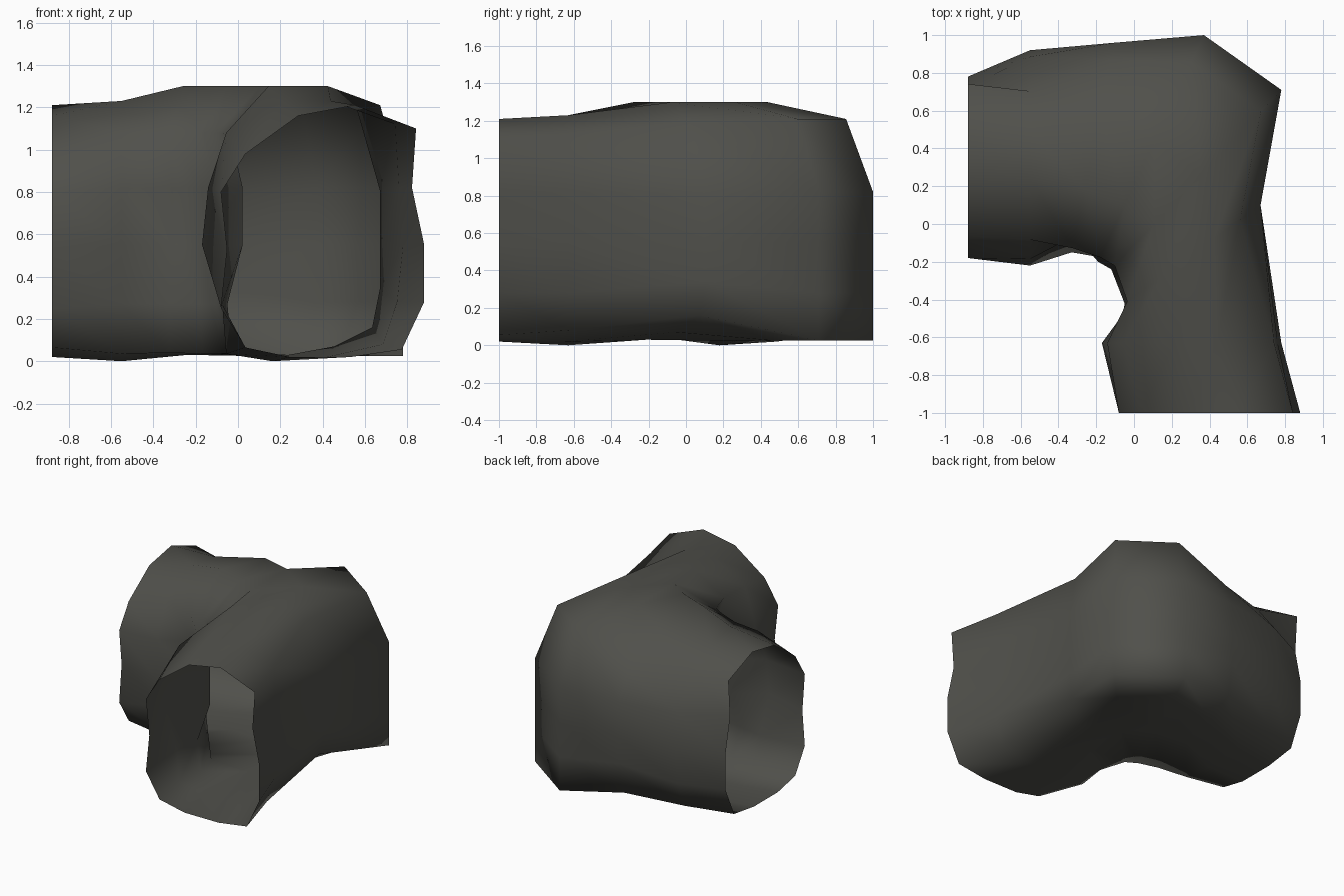
import bpy, bmesh

# Cross-section profiles: (u across from inner wall to outer wall, height)
MOUTH = [(.12, .065), (.34, .02), (.64, .02), (.89, .055), (1, .28), (1, .55), (.94, .82),
         (.96, 1.1), (.66, 1.21), (.38, 1.16), (.12, .98), (0, .8), (.03, .53), (0, .25)]
LEFT_WIDE = [(.12, .035), (.35, 0), (.62, .02), (.9, .08), (.97, .28), (1, .55), (.97, .82),
             (.81, 1.05), (.62, 1.2), (.4, 1.23), (.12, 1.08), (.03, .82), (0, .55), (.1, .27)]
LEFT_NARROW = [(.03, .04), (.4, .03), (.7, .04), (.95, .1), (1, .34), (1, .55), (1, .81),
               (.92, 1.01), (.66, 1.25), (.3, 1.3), (.02, 1.07), (.08, .82), (.08, .55), (0, .27)]
CORNER = [(.04, .035), (.4, .025), (.75, .025), (1, .025), (1, .28), (1, .55), (1, .82),
          (.88, 1.21), (.53, 1.3), (.25, 1.3), (.02, 1.08), (.03, .82), (0, .55), (.02, .27)]
FRONT_NARROW = [(.03, .04), (.4, .03), (.7, .07), (.95, .16), (1, .34), (1, .55), (1, .81),
                (.85, 1.19), (.66, 1.3), (.27, 1.3), (.02, 1.07), (.1, .82), (.1, .55), (0, .27)]
FRONT_WIDE = [(.12, .035), (.35, 0), (.62, .02), (.9, .08), (.97, .28), (1, .55), (.98, .82),
              (.96, 1.12), (.64, 1.23), (.4, 1.23), (.12, 1.08), (.03, .82), (0, .55), (.1, .27)]

# Stations along the bend: inner wall point, outer wall point, profile
STATIONS = [
    ((-.88, -.18), (-.88, .78), MOUTH),
    ((-.55, -.22), (-.55, .92), LEFT_WIDE),
    ((-.33, -.15), (-.1, .96), LEFT_NARROW),
    ((-.19, -.20), (.37, 1.0), CORNER),
    ((-.12, -.24), (.78, .71), CORNER),
    ((-.05, -.42), (.67, .10), FRONT_NARROW),
    ((-.17, -.63), (.78, -.63), FRONT_WIDE),
    ((-.08, -1.0), (.88, -1.0), MOUTH),
]

# Rock colour
rock = bpy.data.materials.new("dark_rock")
rock.diffuse_color = (.08, .08, .07, 1)

# Open-ended tunnel shell: loft the rings
bm = bmesh.new()
rings = []
for (ix, iy), (ox, oy), profile in STATIONS:
    rings.append([bm.verts.new((ix + (ox - ix) * u, iy + (oy - iy) * u, z))
                  for u, z in profile])
n = len(MOUTH)
for a, b in zip(rings, rings[1:]):
    for i in range(n):
        j = (i + 1) % n
        bm.faces.new((a[i], a[j], b[j], b[i]))
bm.normal_update()

# Point the shell outwards: the highest face must look up
top = max(bm.faces, key=lambda f: f.calc_center_median().z)
if top.normal.z < 0:
    bmesh.ops.reverse_faces(bm, faces=bm.faces[:])
for f in bm.faces:
    f.smooth = True

mesh = bpy.data.meshes.new("tunnel_bend")
bm.to_mesh(mesh)
bm.free()
mesh.materials.append(rock)
tunnel = bpy.data.objects.new("tunnel_bend", mesh)
bpy.context.collection.objects.link(tunnel)
